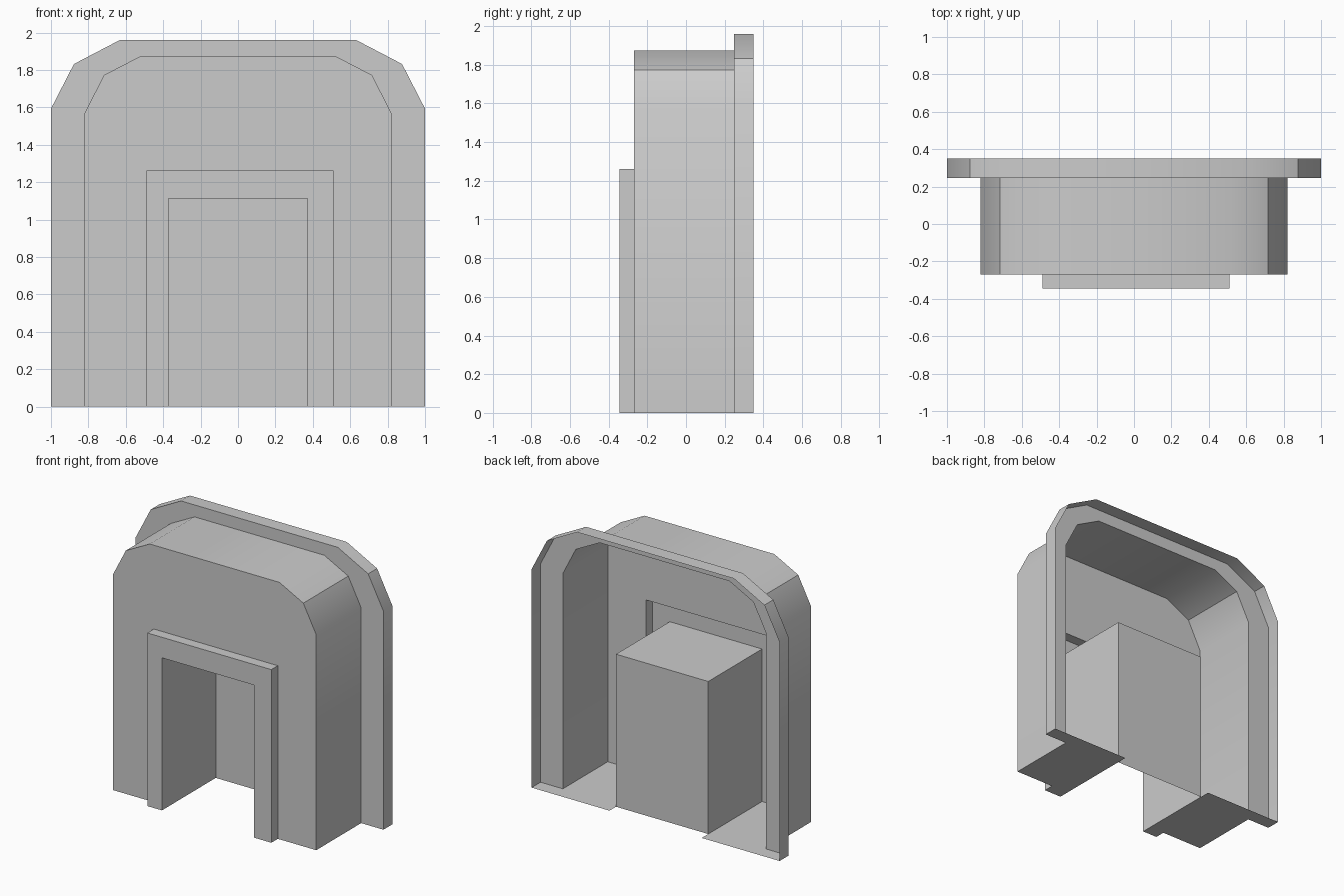
import bpy

if "Cube" in bpy.data.objects:
    bpy.data.objects.remove(bpy.data.objects["Cube"])

# Depths, front to back
Y_FRAME, Y_WALL, Y_RECESS, Y_FLANGE, Y_BACK = -0.345, -0.27, 0.275, 0.247, 0.35


def arch(half):
    """Mirror the right half of an arch outline (x, z) to the left side."""
    return half + [(-x, z) for x, z in reversed(half)]


outer = arch([(1, 0), (1, 1.593), (0.877, 1.832), (0.632, 1.96)])
inner = arch([(0.82, 0), (0.82, 1.57), (0.716, 1.773), (0.523, 1.873)])
frame = [(0.51, 0), (0.51, 1.262), (-0.49, 1.262), (-0.49, 0)]
door = arch([(0.372, 0), (0.372, 1.112)])


def make(name, polys):
    verts, faces, index = [], [], {}
    for poly in polys:
        face = []
        for v in poly:
            if v not in index:
                index[v] = len(verts)
                verts.append(v)
            face.append(index[v])
        faces.append(face)
    mesh = bpy.data.meshes.new(name)
    mesh.from_pydata(verts, [], faces)
    mesh.update()
    ob = bpy.data.objects.new(name, mesh)
    bpy.context.collection.objects.link(ob)
    return ob


def walls(path, y0, y1, inward=False):
    """Sweep an open outline from y0 to y1."""
    quads = [[(a[0], y0, a[1]), (a[0], y1, a[1]), (b[0], y1, b[1]), (b[0], y0, b[1])]
             for a, b in zip(path, path[1:])]
    return [q[::-1] for q in quads] if inward else quads


def panel(path, y, hole=()):
    """Flat front-facing sheet, with an optional opening down to the floor."""
    return [[(x, y, z) for x, z in list(path) + list(hole)[::-1]]]


def floor(side, frame_x):
    """Floor strip on one side of the doorway, facing down."""
    pts = [(0.372, Y_FRAME), (frame_x, Y_FRAME), (frame_x, Y_WALL), (0.82, Y_WALL),
           (0.82, Y_FLANGE), (1, Y_FLANGE), (1, Y_BACK), (0.372, Y_BACK)]
    poly = [(side * x, y, 0) for x, y in pts]
    return [poly[::-1] if side > 0 else poly]


# Thin sheet parts, open at the back
parts = [
    make("back_flange", walls(outer, Y_FLANGE, Y_BACK) + panel(outer, Y_FLANGE, inner)),
    make("main_shell", walls(inner, Y_WALL, Y_FLANGE) + panel(inner, Y_WALL, frame)),
    make("door_frame", walls(frame, Y_FRAME, Y_WALL) + panel(frame, Y_FRAME, door)),
    make("door_recess", walls(door, Y_FRAME, Y_RECESS, True) + panel(door, Y_RECESS)),
    make("floor", floor(1, 0.51) + floor(-1, 0.49)),
]

# Soft shading over the shallow arch bends
for ob in parts:
    bpy.ops.object.select_all(action='DESELECT')
    ob.select_set(True)
    bpy.context.view_layer.objects.active = ob
    bpy.ops.object.shade_smooth_by_angle(angle=0.52)
